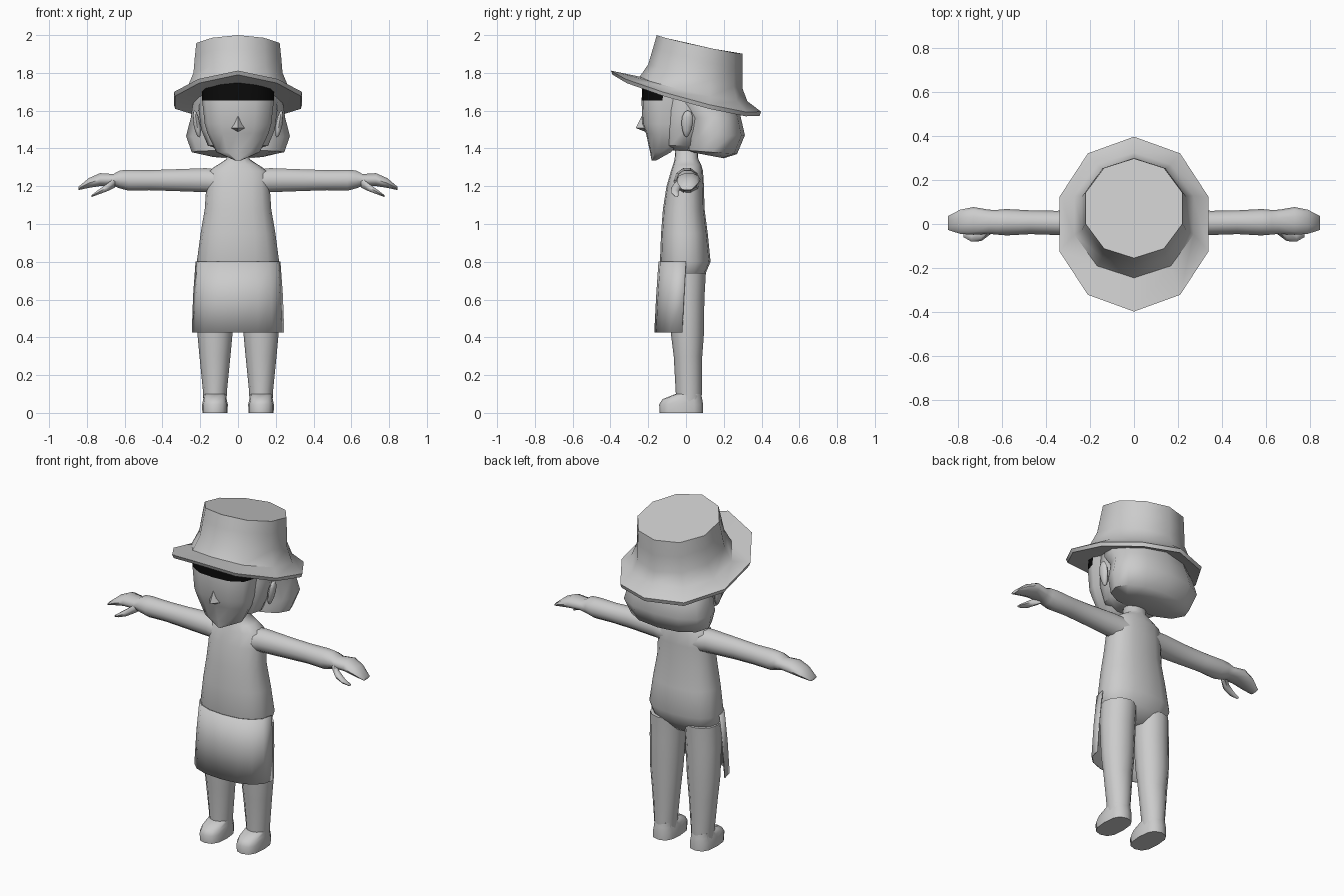
import bpy, bmesh, math

if "Cube" in bpy.data.objects:
    bpy.data.objects.remove(bpy.data.objects["Cube"])


def material(name, rgb):
    m = bpy.data.materials.new(name)
    m.diffuse_color = (*rgb, 1)
    m.use_nodes = True
    m.node_tree.nodes["Principled BSDF"].inputs["Base Color"].default_value = m.diffuse_color
    return m


GREY = material("plain_grey", (0.6, 0.6, 0.6))
BLACK = material("black", (0.003, 0.003, 0.003))


def finish(name, bm, angle=42):
    bmesh.ops.recalc_face_normals(bm, faces=bm.faces)
    me = bpy.data.meshes.new(name)
    bm.to_mesh(me)
    bm.free()
    me.materials.append(GREY)
    me.materials.append(BLACK)
    ob = bpy.data.objects.new(name, me)
    bpy.context.collection.objects.link(ob)
    bpy.ops.object.select_all(action='DESELECT')
    ob.select_set(True)
    bpy.context.view_layer.objects.active = ob
    if angle:
        bpy.ops.object.shade_smooth_by_angle(angle=math.radians(angle))
    return ob


def loft(name, rings, angle=42, caps=True, closed=True):
    """Skin a list of point rings that all have the same length."""
    bm = bmesh.new()
    rows = [[bm.verts.new(p) for p in r] for r in rings]
    n = len(rows[0])
    for a, b in zip(rows, rows[1:]):
        for i in range(n if closed else n - 1):
            j = (i + 1) % n
            bm.faces.new((a[i], a[j], b[j], b[i]))
    if caps:
        bm.faces.new(rows[0])
        bm.faces.new(rows[-1])
    return finish(name, bm, angle)


def power(v, e):
    return math.copysign(abs(v) ** e, v)


def flat_ring(rx, y0, y1, z0, z1=None, cx=0, n=12, e=1.0, droop=0):
    """Level or tilted ring: y0/z0 at the front, y1/z1 at the back."""
    z1 = z0 if z1 is None else z1
    pts = []
    for i in range(n):
        a = 2 * math.pi * i / n
        s, c = power(math.sin(a), e), power(math.cos(a), e)
        t = (1 - c) / 2
        pts.append((cx + rx * s, y0 + (y1 - y0) * t,
                    z0 + (z1 - z0) * t - droop * abs(s)))
    return pts


def arm_ring(side, x, yc, ry, zc, rz, n=10):
    return [(side * x, yc + ry * math.cos(2 * math.pi * i / n),
             zc + rz * math.sin(2 * math.pi * i / n)) for i in range(n)]


# Torso and neck
torso = [(.13, -.07, .05, .67), (.2, -.12, .1, .73), (.218, -.138, .13, .8),
         (.198, -.132, .115, .95), (.176, -.122, .098, 1.08),
         (.168, -.103, .095, 1.2), (.16, -.08, .09, 1.28),
         (.105, -.068, .08, 1.315), (.06, -.06, .065, 1.345), (.055, -.055, .06, 1.43)]
loft("torso", [flat_ring(*r, n=16, e=.85) for r in torso], 60)

# Apron skirt, open at the back
skirt = []
for w, yc, ys, z in [(.242, -.165, -.02, .425), (.235, -.155, -.01, .62), (.222, -.143, 0, .8)]:
    skirt.append([(-w * power(math.cos(math.pi * i / 8), .85),
                   ys + (yc - ys) * power(math.sin(math.pi * i / 8), .85), z)
                  for i in range(9)])
apron = loft("apron", skirt, 50, caps=False, closed=False)
thick = apron.modifiers.new("thickness", 'SOLIDIFY')
thick.thickness = .006
thick.offset = 0

# Limbs
leg = [(.06, -.05, .08, .04, .122), (.064, -.055, .085, .12, .122),
       (.082, -.065, .086, .3, .122), (.093, -.08, .095, .42, .122),
       (.1, -.09, .097, .6, .118), (.1, -.1, .105, .74, .112)]
foot = [(.067, -.14, .09, 0), (.068, -.142, .09, .045),
        (.062, -.125, .086, .072), (.058, -.055, .08, .1)]
arm = [(.09, .005, .075, 1.22, .07), (.17, .005, .066, 1.232, .067),
       (.35, .005, .055, 1.232, .06), (.47, .008, .054, 1.232, .056),
       (.58, .008, .06, 1.232, .058), (.625, .008, .056, 1.236, .05),
       (.66, .01, .055, 1.233, .033), (.73, .014, .063, 1.235, .036),
       (.79, .01, .055, 1.217, .027), (.845, .005, .032, 1.188, .009)]
thumb = [(.65, -.02, .025, 1.22, .03), (.695, -.053, .025, 1.192, .023),
         (.74, -.06, .02, 1.168, .014), (.775, -.05, .01, 1.148, .006)]
for side, tag in ((1, "left"), (-1, "right")):
    loft(tag + "_leg", [flat_ring(r, a, b, z, cx=side * c) for r, a, b, z, c in leg], 60)
    loft(tag + "_foot", [flat_ring(*r, cx=side * .122, e=.75) for r in foot], 50)
    loft(tag + "_arm", [arm_ring(side, *r) for r in arm], 60)
    loft(tag + "_thumb", [arm_ring(side, *r, n=6) for r in thumb], 60)
    # Ear: flattened ball tilted outward
    bm = bmesh.new()
    bmesh.ops.create_uvsphere(bm, u_segments=8, v_segments=6, radius=1)
    for v in bm.verts:
        h = v.co.z
        v.co = (side * (.218 + .018 * v.co.x + .012 * h),
                .006 + .03 * v.co.y * (1 + .25 * h) + .004 * h, 1.53 + .072 * h)
    finish(tag + "_ear", bm, 60)

# Skull and bobbed hair
skull = [(.08, -.1, .08, 1.39), (.16, -.13, .1, 1.415), (.195, -.135, .12, 1.5),
         (.208, -.135, .15, 1.6), (.2, -.12, .15, 1.72)]
loft("skull", [flat_ring(*r, e=.85) for r in skull], 50)
hair = [(.15, .04, .2, 1.378, 1.348), (.245, 0, .27, 1.39, 1.37),
        (.275, .0, .312, 1.46, 1.47), (.25, .0, .29, 1.56, 1.565),
        (.24, -.08, .28, 1.65, 1.61), (.22, -.1, .26, 1.72, 1.66)]
loft("hair", [flat_ring(*r, e=.88) for r in hair], 55)

# Face with pointed chin; the band under the hat is black
face_rows = [(1.335, .012, -.182, -.175, -.16), (1.38, .115, -.19, -.13, -.08),
             (1.48, .162, -.212, -.13, 0), (1.53, .176, -.232, -.13, 0),
             (1.655, .19, -.235, -.125, 0), (1.755, .19, -.23, -.11, 0)]
rings = []
for z, w, yf, ys, yb in face_rows:
    front = [(t * w, ys + (yf - ys) * k, z) for t, k in
             ((-1, 0), (-.9, .55), (-.5, .93), (0, 1), (.5, .93), (.9, .55), (1, 0))]
    rings.append(front + [(.85 * w, yb, z), (-.85 * w, yb, z)])
face = loft("face", rings, 50)
for p in face.data.polygons:
    p.material_index = 1 if p.center.z > 1.66 and p.center.y < -.08 else 0

# Nose
bm = bmesh.new()
tip, top, low, l, r = [bm.verts.new(p) for p in (
    (0, -.266, 1.508), (0, -.232, 1.575), (0, -.208, 1.485),
    (-.042, -.212, 1.508), (.042, -.212, 1.508))]
for f in ((tip, top, l), (tip, r, top), (tip, l, low), (tip, low, r)):
    bm.faces.new(f)
finish("nose", bm, 0)

# Hat: underside, brim edge, flare and crown, tilted down at the back
hat = [(.2, -.22, .27, 1.745, 1.63, .02), (.35, -.388, .39, 1.79, 1.573, .04),
       (.357, -.398, .397, 1.812, 1.595, .04), (.285, -.245, .325, 1.78, 1.65, .02),
       (.248, -.2, .3, 1.845, 1.715, .0), (.24, -.175, .3, 1.93, 1.81, 0),
       (.232, -.155, .298, 2.0, 1.902, .008)]
loft("hat", [flat_ring(a, b, c, d, e, n=10, droop=f) for a, b, c, d, e, f in hat], 42)
